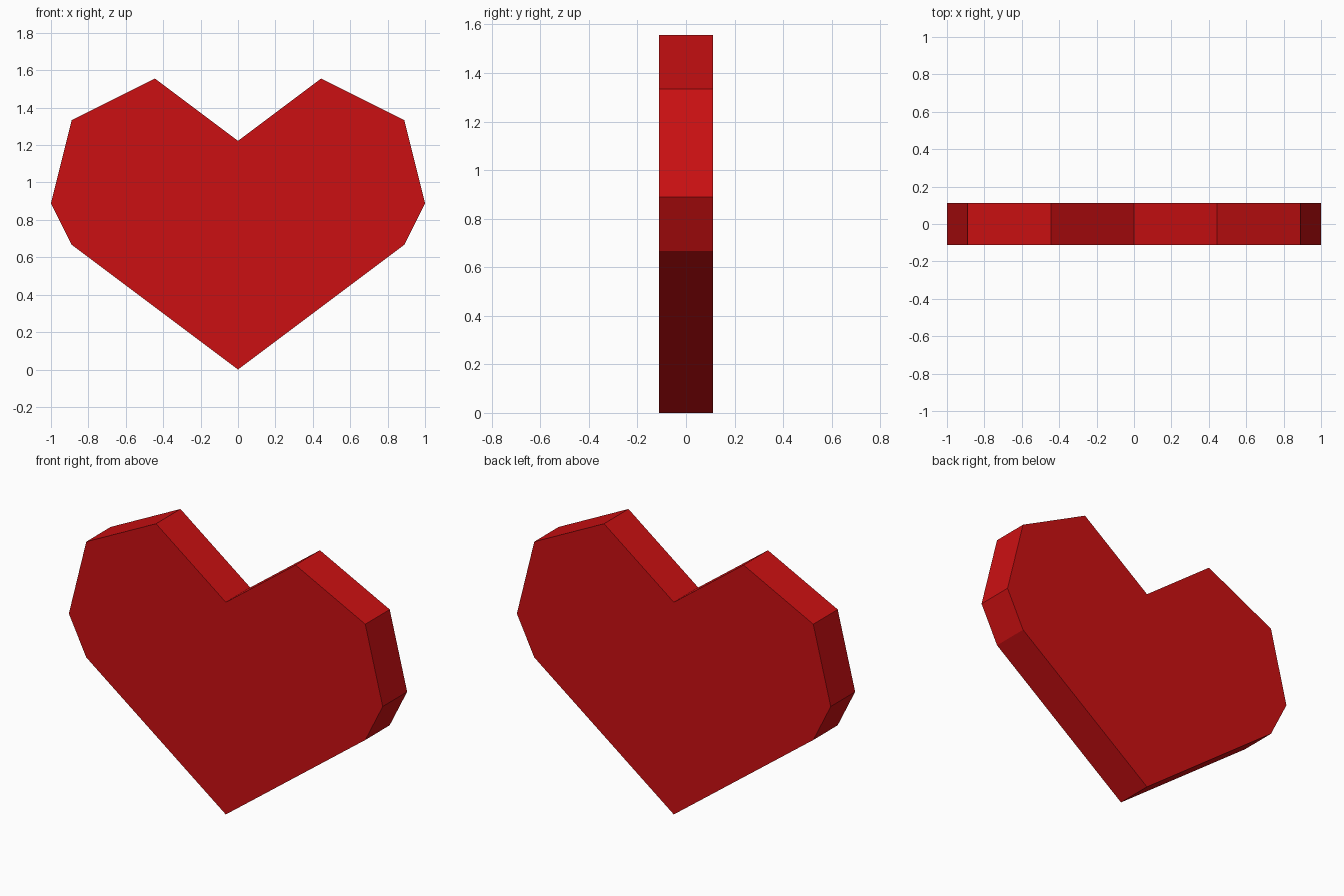
import bpy, bmesh

if "Cube" in bpy.data.objects:
    bpy.data.objects.remove(bpy.data.objects["Cube"])

# Single red material
red = bpy.data.materials.new("red")
red.diffuse_color = (0.60, 0.005, 0.006, 1)
red.use_nodes = True
red.node_tree.nodes["Principled BSDF"].inputs["Base Color"].default_value = red.diffuse_color

# Right half of the heart outline (x, z), from bottom tip to top notch
u = 1 / 9
half = [(0, 0), (8*u, 6*u), (1, 8*u), (8*u, 12*u), (4*u, 14*u), (0, 11*u)]
outline = half + [(-x, z) for x, z in reversed(half[1:-1])]

# Front face, extruded to the back
bm = bmesh.new()
face = bm.faces.new([bm.verts.new((x, -u, z)) for x, z in outline])
ext = bmesh.ops.extrude_face_region(bm, geom=[face], use_keep_orig=True)
back = [g for g in ext["geom"] if isinstance(g, bmesh.types.BMVert)]
bmesh.ops.translate(bm, verts=back, vec=(0, 2*u, 0))
bmesh.ops.recalc_face_normals(bm, faces=bm.faces)

mesh = bpy.data.meshes.new("heart")
bm.to_mesh(mesh)
bm.free()
mesh.materials.append(red)
heart = bpy.data.objects.new("heart", mesh)
bpy.context.collection.objects.link(heart)
